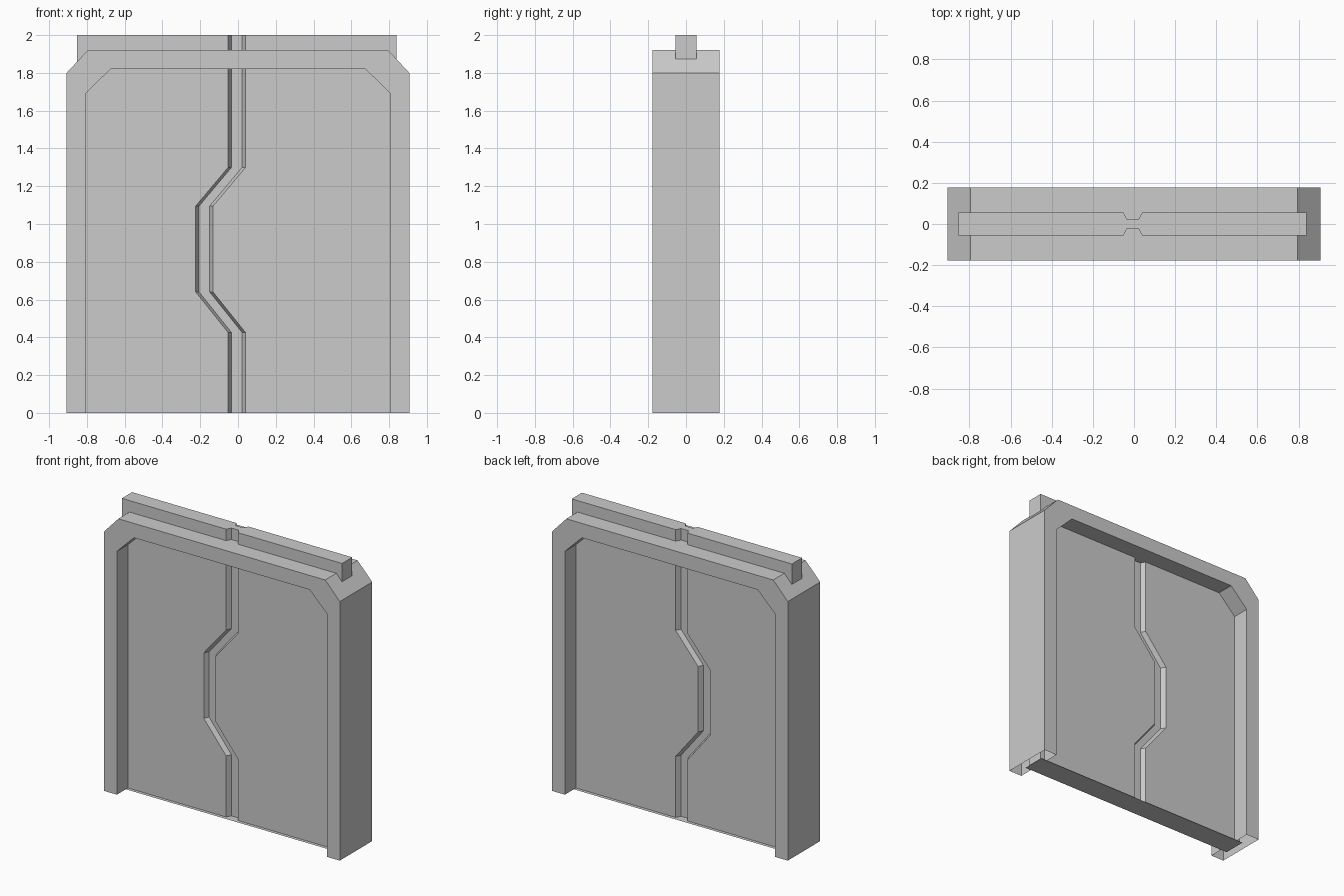
import bpy, bmesh

if "Cube" in bpy.data.objects:
    bpy.data.objects.remove(bpy.data.objects["Cube"])


def make_object(name, bm):
    bmesh.ops.recalc_face_normals(bm, faces=bm.faces)
    mesh = bpy.data.meshes.new(name)
    bm.to_mesh(mesh)
    bm.free()
    obj = bpy.data.objects.new(name, mesh)
    bpy.context.collection.objects.link(obj)
    return obj


def loft(bm, rings, closed=False):
    """Skin between successive vertex rings; optionally join last to first."""
    rings = [[bm.verts.new(p) for p in ring] for ring in rings]
    pairs = list(zip(rings, rings[1:]))
    if closed:
        pairs.append((rings[-1], rings[0]))
    for a, b in pairs:
        n = len(a)
        for i in range(n):
            j = (i + 1) % n
            bm.faces.new((a[i], a[j], b[j], b[i]))
    return rings


# Door frame: chamfered arch swept from outer/inner outlines, legs open underneath
DEPTH = 0.178
outer_half = [(0.907, 0), (0.907, 1.80), (0.795, 1.92)]
inner_half = [(0.807, 0), (0.807, 1.69), (0.675, 1.82)]
stations = list(zip(outer_half, inner_half))
mirrored = [((-o[0], o[1]), (-i[0], i[1])) for o, i in reversed(stations)]
rings = []
for (ox, oz), (ix, iz) in stations + mirrored:
    rings.append([(ox, -DEPTH, oz), (ox, DEPTH, oz), (ix, DEPTH, iz), (ix, -DEPTH, iz)])
bm = bmesh.new()
loft(bm, rings)
make_object("door_frame", bm)

# Door panel: grooved cross-section lofted upward, the groove shifting sideways mid-way
LEFT, RIGHT, FACE, FLOOR = -0.853, 0.839, 0.056, 0.023
groove = [(-0.052, FACE), (-0.034, FLOOR), (0.022, FLOOR), (0.040, FACE)]
levels = [(0, 0), (0.425, 0), (0.64, -0.172), (1.095, -0.172), (1.30, 0), (2.0, 0)]
rings = []
for z, shift in levels:
    side = [(LEFT, FACE)] + [(x + shift, y) for x, y in groove] + [(RIGHT, FACE)]
    rings.append([(x, -y, z) for x, y in side] + [(x, y, z) for x, y in reversed(side)])
bm = bmesh.new()
rings = loft(bm, rings)
bm.faces.new(rings[0])
bm.faces.new(rings[-1])
make_object("sliding_door", bm)

# Threshold: flat strip under the door
bm = bmesh.new()
corners = [(-0.853, -0.08), (-0.853, 0.08), (0.853, 0.08), (0.853, -0.08)]
bm.faces.new([bm.verts.new((x, y, 0)) for x, y in corners])
make_object("threshold", bm)
